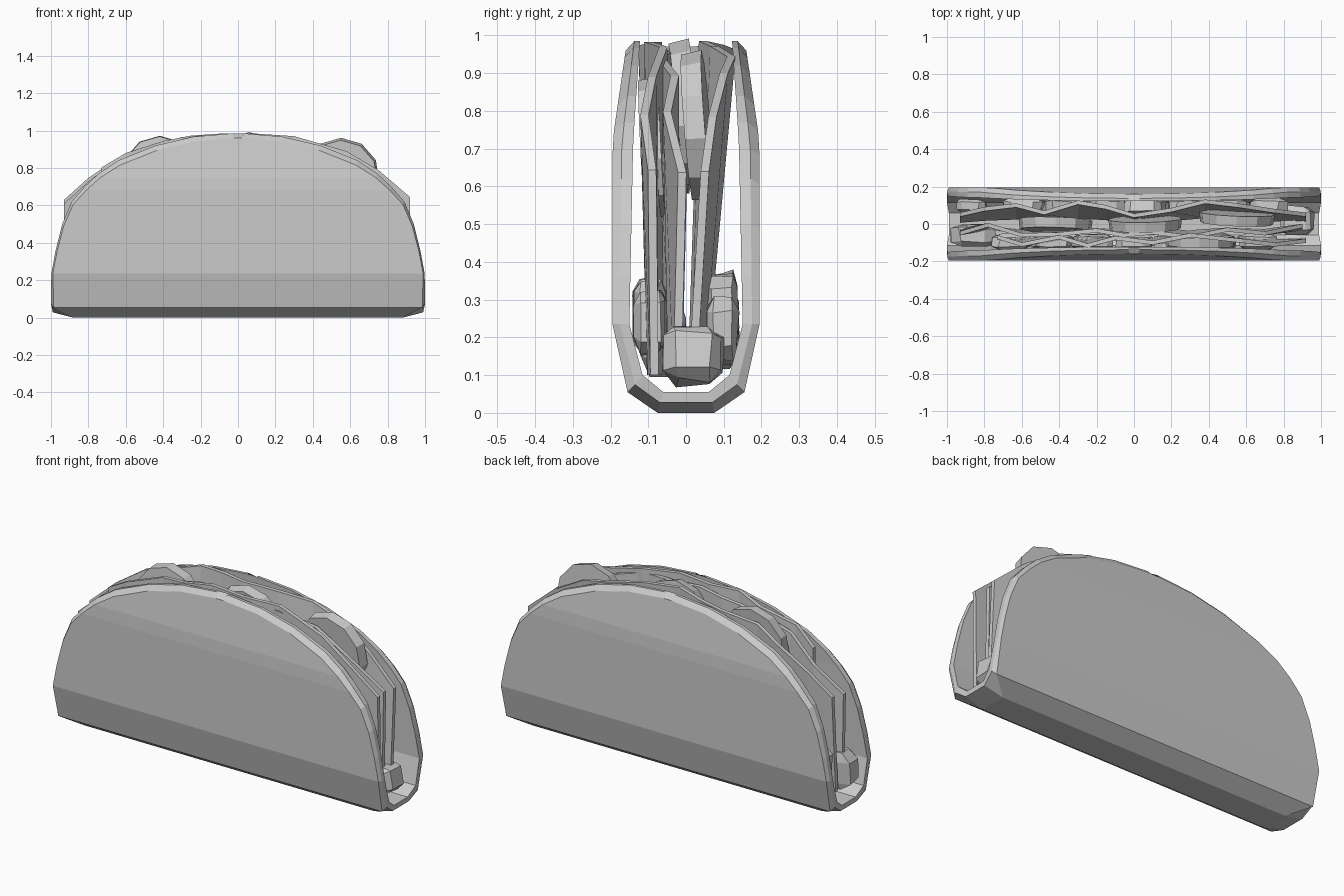
import bpy, bmesh, math, random
from mathutils import Vector, Matrix

random.seed(4)
cube = bpy.data.objects.get("Cube")
if cube:
    bpy.data.objects.remove(cube, do_unlink=True)

grey = bpy.data.materials.new("plain grey")
grey.use_nodes = True
grey.diffuse_color = (0.6, 0.6, 0.6, 1)
grey.node_tree.nodes["Principled BSDF"].inputs["Base Color"].default_value = (0.6, 0.6, 0.6, 1)


def finish(name, bm):
    bmesh.ops.recalc_face_normals(bm, faces=bm.faces)
    mesh = bpy.data.meshes.new(name)
    bm.to_mesh(mesh)
    bm.free()
    mesh.materials.append(grey)
    obj = bpy.data.objects.new(name, mesh)
    bpy.context.collection.objects.link(obj)
    return obj


def loft(name, rings):
    """Join closed rings of equal length and cap both ends."""
    bm = bmesh.new()
    rows = [[bm.verts.new(p) for p in ring] for ring in rings]
    for a, b in zip(rows, rows[1:]):
        for i in range(len(a)):
            j = (i + 1) % len(a)
            bm.faces.new((a[i], a[j], b[j], b[i]))
    bm.faces.new(rows[0])
    bm.faces.new(rows[-1])
    return finish(name, bm)


def interp(table, t):
    for (a, u), (b, v) in zip(table, table[1:]):
        if t <= b:
            return u + (v - u) * max(0, t - a) / (b - a)
    return table[-1][1]


# Folded shell: half profile lofted from one rim, under the fold, to the other
OUTER = [(0.055, 0.155), (0.235, 0.195), (0.72, 0.195), (0.96, 0.16)]
MIDDLE = [(0.055, 0.135), (0.235, 0.175), (0.72, 0.17), (0.985, 0.137)]
INNER = [(0.1, 0.125), (0.235, 0.15), (0.72, 0.14), (0.985, 0.122)]
EDGE = [(0.235, 0.998), (0.36, 0.975), (0.5, 0.94), (0.62, 0.89), (0.7, 0.82), (0.77, 0.745),
        (0.84, 0.64), (0.92, 0.44), (0.967, 0.24), (0.985, 0.03)]


def station(side, z, half):
    zo = z - 0.025 * min(1, max(0, (z - 0.235) / 0.6))
    xo = max(0.02, half - 0.008)
    return section(xo, half, side * interp(OUTER, zo), zo,
                   side * interp(MIDDLE, z), z, side * interp(INNER, z), z)


def section(xo, xm, yo, zo, ym, zm, yi, zi):
    return [(-xo, yo, zo), (-xm, ym, zm), (-xm, yi, zi), (xm, yi, zi), (xm, ym, zm), (xo, yo, zo)]


def half_shell(side):
    top_down = [station(side, z, x) for z, x in reversed(EDGE)]
    top_down.append(section(0.985, 1.0, side * 0.155, 0.055, side * 0.135, 0.075, side * 0.115, 0.1))
    top_down.append(section(0.88, 0.99, side * 0.075, 0, side * 0.07, 0.028, side * 0.06, 0.055))
    return top_down


loft("folded_shell", half_shell(-1) + half_shell(1)[::-1])

# Wavy leaves standing inside the fold
LEAF_TOP = [(0, 0.985), (0.3, 0.965), (0.55, 0.9), (0.65, 0.85), (0.78, 0.765), (0.93, 0.63)]


def leaf(name, path, base_y, lift=0, thick=0.022):
    rings = []
    for x, y in path:
        top = interp(LEAF_TOP, abs(x)) + lift
        yb = base_y + 0.35 * (y - base_y)
        h = thick / 2
        rings.append([(x, yb - h, 0.1), (x, yb + h, 0.1), (x, y + h, top), (x, y - h, top)])
    loft(name, rings)


leaf("back_leaf", [(-0.93, 0.05), (-0.8, 0.08), (-0.63, 0.1), (-0.48, 0.06), (-0.3, 0.115), (-0.15, 0.09),
                   (0, 0.045), (0.2, 0.075), (0.38, 0.12), (0.55, 0.1), (0.75, 0.07), (0.92, 0.05)], 0.0)
leaf("middle_leaf", [(-0.93, -0.05), (-0.78, -0.005), (-0.6, -0.06), (-0.4, -0.055), (-0.2, -0.035),
                     (-0.05, -0.06), (0.1, -0.045), (0.3, -0.07), (0.5, -0.03), (0.7, -0.05), (0.9, -0.01)],
     -0.03, -0.02)
leaf("front_leaf", [(-0.73, -0.07), (-0.6, -0.11), (-0.4, -0.07), (-0.25, -0.115), (-0.1, -0.075),
                    (0.1, -0.1), (0.3, -0.06), (0.58, -0.09), (0.75, -0.11), (0.92, -0.09)], -0.08, 0.005)


# Thick round slices tucked between the leaves
def slice_disc(name, x, y, z, radius, tilt, yaw):
    bm = bmesh.new()
    bmesh.ops.create_cone(bm, cap_ends=True, segments=11, radius1=radius, radius2=radius * 0.96, depth=0.055)
    turn = Matrix.Rotation(yaw, 4, 'Z') @ Matrix.Rotation(math.pi / 2 + tilt, 4, 'X')
    bm.transform(Matrix.Translation((x, y, z)) @ turn)
    finish(name, bm)


slice_disc("left_slice", 0.55, 0.03, 0.755, 0.205, 0.08, -0.04)
slice_disc("middle_slice", 0.06, 0.0, 0.79, 0.2, 0.1, 0.02)
slice_disc("right_slice", -0.42, -0.005, 0.775, 0.2, -0.08, -0.03)
slice_disc("front_slice", 0.35, -0.09, 0.7, 0.19, 0.05, -0.02)


# Rough chunks of filling along the bottom of the fold
def chunk(name, centre, size):
    bm = bmesh.new()
    bmesh.ops.create_cube(bm, size=1)
    bmesh.ops.bevel(bm, geom=bm.edges[:], offset=0.2, segments=1, affect='EDGES')
    spin = Matrix.Rotation(random.uniform(-0.25, 0.25), 3, 'Y')
    for v in bm.verts:
        jitter = Vector([random.uniform(-0.06, 0.06) for _ in range(3)])
        p = spin @ (v.co + jitter)
        v.co = Vector([c + s * q for c, s, q in zip(centre, size, p)])
    finish(name, bm)


chunk("left_end_chunk", (0.87, 0.02, 0.155), (0.17, 0.15, 0.15))
chunk("right_end_chunk", (-0.86, -0.06, 0.2), (0.22, 0.12, 0.2))
chunk("right_back_chunk", (-0.87, 0.095, 0.29), (0.16, 0.07, 0.16))
for i in range(7):
    x = -0.66 + i * 0.22
    chunk(f"front_chunk_{i + 1}", (x, -0.095, 0.24 + 0.03 * (i % 2)), (0.2, 0.085, 0.16))
    chunk(f"back_chunk_{i + 1}", (x + 0.06, 0.095, 0.22 + 0.03 * (i % 3)), (0.2, 0.085, 0.17))
